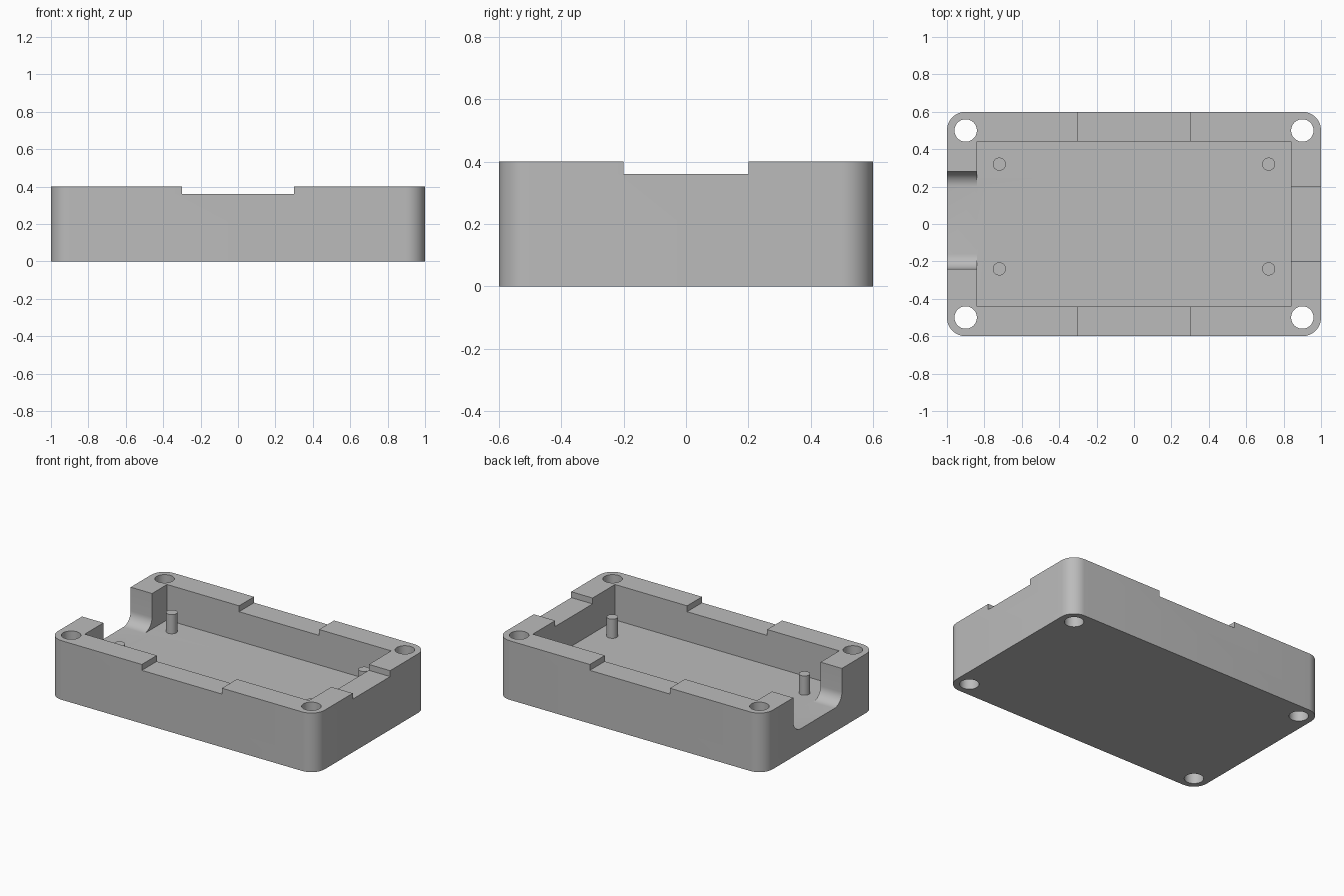
import bpy, bmesh, math
from mathutils import Vector

if "Cube" in bpy.data.objects:
    bpy.data.objects.remove(bpy.data.objects["Cube"], do_unlink=True)

gray = bpy.data.materials.new("plain gray")
gray.use_nodes = True
COLOUR = (0.5, 0.5, 0.5, 1)
gray.diffuse_color = COLOUR
gray.node_tree.nodes["Principled BSDF"].inputs["Base Color"].default_value = COLOUR


def arc(cx, cy, r, start, sweep, steps):
    """Points along a circular arc, angles in degrees."""
    angles = [math.radians(start + sweep * i / steps) for i in range(steps + 1)]
    return [(cx + r * math.cos(a), cy + r * math.sin(a)) for a in angles]


def prism(name, outline, low, high, axis="z"):
    """Extrude a closed outline along z (outline is x, y) or x (outline is y, z)."""
    place = (lambda u, v: (u, v, low)) if axis == "z" else (lambda u, v: (low, u, v))
    bm = bmesh.new()
    face = bm.faces.new([bm.verts.new(place(u, v)) for u, v in outline])
    grown = bmesh.ops.extrude_face_region(bm, geom=[face])["geom"]
    shift = Vector((0, 0, high - low)) if axis == "z" else Vector((high - low, 0, 0))
    bmesh.ops.translate(bm, vec=shift, verts=[g for g in grown if isinstance(g, bmesh.types.BMVert)])
    bmesh.ops.recalc_face_normals(bm, faces=bm.faces)
    mesh = bpy.data.meshes.new(name)
    bm.to_mesh(mesh)
    bm.free()
    mesh.materials.append(gray)
    obj = bpy.data.objects.new(name, mesh)
    bpy.context.collection.objects.link(obj)
    return obj


def rectangle(x0, x1, y0, y1):
    return [(x0, y0), (x1, y0), (x1, y1), (x0, y1)]


def circle(x, y, r, sides=48):
    return arc(x, y, r, 0, 360, sides)[:-1]


def select_only(obj):
    bpy.ops.object.select_all(action="DESELECT")
    obj.select_set(True)
    bpy.context.view_layer.objects.active = obj


def smooth(obj):
    select_only(obj)
    bpy.ops.object.shade_smooth_by_angle(angle=math.radians(30))


# Solid body with rounded vertical corners
HEIGHT, FLOOR, NOTCH = 0.4, 0.16, 0.36
outline = []
for i, (sx, sy) in enumerate([(1, 1), (-1, 1), (-1, -1), (1, -1)]):
    outline += arc(sx * 0.9, sy * 0.5, 0.1, 90 * i, 90, 12)
body = prism("case_body", outline, 0, HEIGHT)

# Interior cavity
cutters = [prism("cavity_cutter", rectangle(-0.84, 0.84, -0.44, 0.44), FLOOR, 0.6)]

# Cable opening in one end wall, round at its lower corners
slot = [(0.28, 0.6), (-0.24, 0.6)]
slot += arc(-0.16, FLOOR + 0.08, 0.08, 180, 90, 10)
slot += arc(0.20, FLOOR + 0.08, 0.08, 270, 90, 10)
cutters.append(prism("opening_cutter", slot, -1.1, -0.8, "x"))

# Shallow notches in the rim
for side in (-1, 1):
    y0, y1 = sorted((side * 0.42, side * 0.7))
    cutters.append(prism("long_notch_cutter", rectangle(-0.3, 0.3, y0, y1), NOTCH, 0.6))
cutters.append(prism("end_notch_cutter", rectangle(0.82, 1.1, -0.2, 0.2), NOTCH, 0.6))

# Screw holes through the corners
for x in (-0.9, 0.9):
    for y in (-0.5, 0.5):
        cutters.append(prism("screw_hole_cutter", circle(x, y, 0.06), -0.1, 0.6))

# Cut the body, then discard the cutters
select_only(body)
for cutter in cutters:
    cut = body.modifiers.new("cut", "BOOLEAN")
    cut.operation, cut.solver, cut.object = "DIFFERENCE", "EXACT", cutter
    bpy.ops.object.modifier_apply(modifier=cut.name)
for cutter in cutters:
    bpy.data.objects.remove(cutter, do_unlink=True)
smooth(body)

# Locating pins on the floor
for x, side in ((-0.72, "right"), (0.72, "left")):
    for y, end in ((-0.24, "front"), (0.32, "back")):
        smooth(prism(f"{end}_{side}_pin", circle(x, y, 0.035, 32), FLOOR - 0.01, 0.29))
